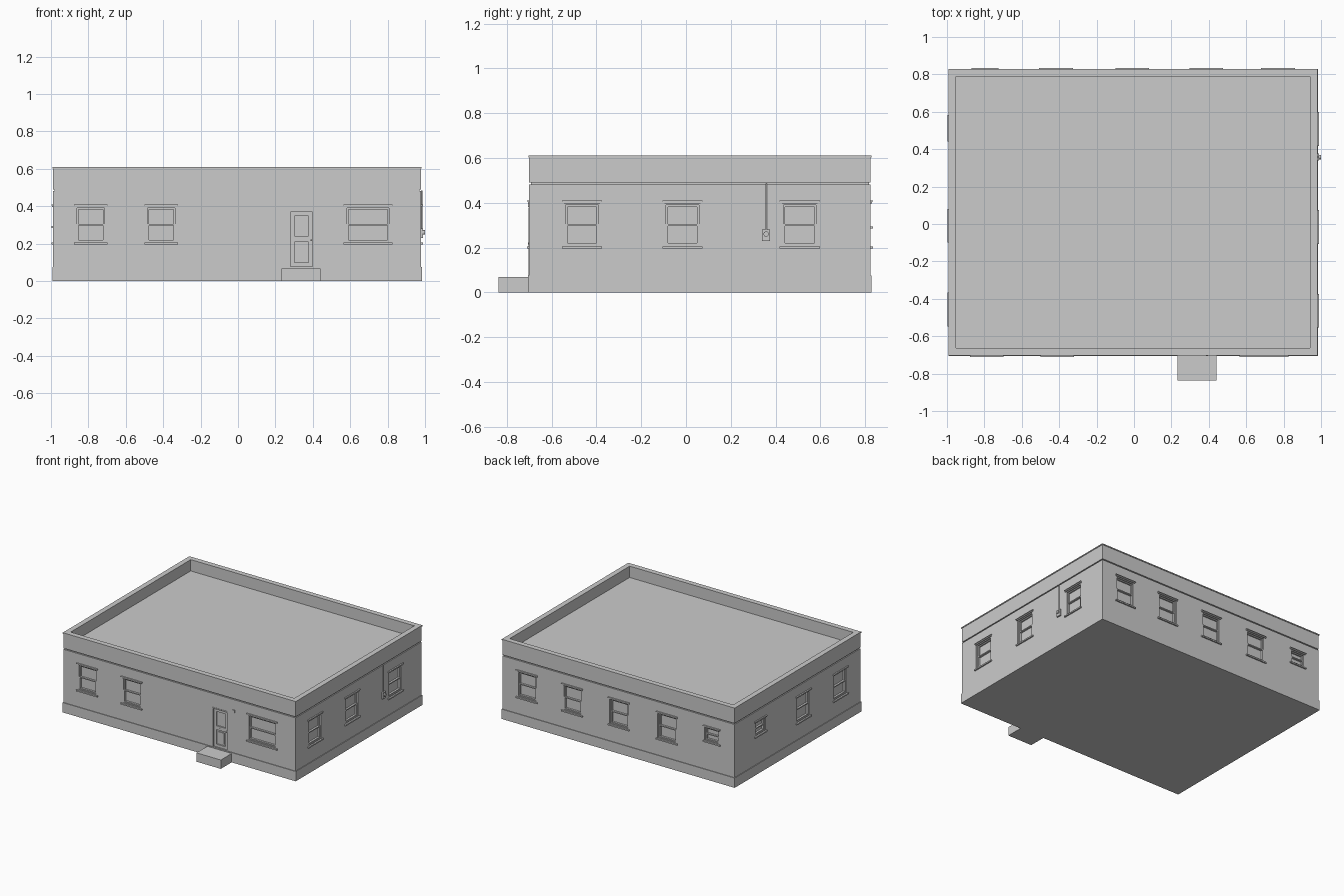
import bpy
import bmesh
import math
from mathutils import Matrix, Vector

if "Cube" in bpy.data.objects:
    bpy.data.objects.remove(bpy.data.objects["Cube"])

# Wall faces
X0, X1, Y0, Y1 = -0.988, 0.978, -0.70, 0.824


def finish(name, bm):
    bmesh.ops.recalc_face_normals(bm, faces=bm.faces)
    me = bpy.data.meshes.new(name)
    bm.to_mesh(me)
    bm.free()
    ob = bpy.data.objects.new(name, me)
    bpy.context.collection.objects.link(ob)
    return ob


def add_box(bm, lo, hi):
    size = [abs(b - a) for a, b in zip(lo, hi)]
    mid = [(a + b) / 2 for a, b in zip(lo, hi)]
    m = Matrix.Translation(mid) @ Matrix.Diagonal((*size, 1))
    bmesh.ops.create_cube(bm, size=1, matrix=m)


def on_wall(side, u, d, z):
    """Position along a wall (u), outward from it (d), and up (z)."""
    return {"front": (u, Y0 - d, z), "back": (u, Y1 + d, z),
            "left": (X0 - d, u, z), "right": (X1 + d, u, z)}[side]


def wall_box(bm, side, u0, u1, d0, d1, z0, z1):
    add_box(bm, on_wall(side, u0, d0, z0), on_wall(side, u1, d1, z1))


def wall_frame(bm, side, u0, u1, d0, d1, z0, z1, t):
    wall_box(bm, side, u0, u0 + t, d0, d1, z0, z1)
    wall_box(bm, side, u1 - t, u1, d0, d1, z0, z1)
    wall_box(bm, side, u0 + t, u1 - t, d0, d1, z0, z0 + t)
    wall_box(bm, side, u0 + t, u1 - t, d0, d1, z1 - t, z1)


def block(name, grow, z0, z1):
    bm = bmesh.new()
    add_box(bm, (X0 - grow, Y0 - grow, z0), (X1 + grow, Y1 + grow, z1))
    return finish(name, bm)


def ring(name, outer, inner, z0, z1):
    """Rectangular wall ring; outer and inner are offsets from the wall face."""
    bm = bmesh.new()
    loops = []
    for g, z in ((outer, z0), (outer, z1), (inner, z1), (inner, z0)):
        loops.append([bm.verts.new(p) for p in (
            (X0 - g, Y0 - g, z), (X1 + g, Y0 - g, z),
            (X1 + g, Y1 + g, z), (X0 - g, Y1 + g, z))])
    for k in range(4):
        a, b = loops[k], loops[(k + 1) % 4]
        for i in range(4):
            j = (i + 1) % 4
            bm.faces.new((a[i], a[j], b[j], b[i]))
    return finish(name, bm)


# Main masses: plinth, walls, recessed roof deck, parapet and coping
block("plinth", 0.005, 0, 0.075)
walls = block("walls", 0, 0.07, 0.482)
block("roof_deck", -0.008, 0.475, 0.522)
ring("parapet", 0, -0.034, 0.49, 0.603)
ring("parapet_coping", 0.004, -0.036, 0.602, 0.61)

# Windows: side, centre, overall trim width, bottom
windows = [("front", -0.787, 0.18, 0.195), ("front", -0.41, 0.18, 0.195),
           ("front", 0.695, 0.26, 0.195)]
windows += [("back", u, 0.18, 0.195) for u in (-0.417, -0.01, 0.387, 0.77)]
windows += [("back", -0.797, 0.144, 0.284), ("left", 0.512, 0.144, 0.284)]
windows += [("left", u, 0.18, 0.195) for u in (-0.457, -0.01)]
windows += [("right", u, 0.18, 0.195) for u in (-0.464, -0.016, 0.508)]

TOP = 0.41
cut = bmesh.new()
for n, (side, c, w, z0) in enumerate(windows, 1):
    a, b = c - w / 2, c + w / 2
    ua, ub = a + 0.01, b - 0.01
    zb, zt = z0 + 0.01, TOP - 0.013
    zm = (zb + zt) / 2
    wall_box(cut, side, ua, ub, -0.022, 0.02, zb, zt)
    # Sill and lintel
    bm = bmesh.new()
    wall_box(bm, side, a, b, -0.02, 0.010, z0, zb)
    wall_box(bm, side, a + 0.002, b - 0.002, -0.002, 0.006, zt, TOP - 0.004)
    wall_box(bm, side, a, b, -0.002, 0.010, TOP - 0.005, TOP)
    finish(f"window_trim_{n}", bm)
    # Outer frame with sliding sashes
    bm = bmesh.new()
    wall_frame(bm, side, ua, ub, -0.022, -0.002, zb, zt, 0.007)
    wall_frame(bm, side, ua + 0.007, ub - 0.007, -0.022, -0.012,
               zm - 0.004, zt - 0.007, 0.008)
    wall_frame(bm, side, ua + 0.007, ub - 0.007, -0.022, -0.007,
               zb + 0.007, zm + 0.004, 0.008)
    finish(f"window_sashes_{n}", bm)

# Front door opening
D0, D1, DZ = 0.273, 0.407, 0.378
wall_box(cut, "front", D0, D1, -0.016, 0.02, 0.075, DZ)
cutter = finish("opening_cutter", cut)
cutter.hide_render = True
cutter.hide_viewport = True
mod = walls.modifiers.new("openings", "BOOLEAN")
mod.operation = "DIFFERENCE"
mod.solver = "EXACT"
mod.object = cutter

# Door frame, and leaf with a glazed upper half and lower panel
bm = bmesh.new()
wall_frame(bm, "front", D0, D1, -0.016, 0.003, 0.07, DZ, 0.009)
finish("door_frame", bm)
bm = bmesh.new()
wall_frame(bm, "front", D0 + 0.009, D1 - 0.009, -0.016, -0.006, 0.079, DZ - 0.009, 0.02)
wall_box(bm, "front", D0 + 0.029, D1 - 0.029, -0.016, -0.006, 0.21, 0.24)
wall_box(bm, "front", D0 + 0.042, D1 - 0.042, -0.016, -0.009, 0.112, 0.197)
wall_box(bm, "front", 0.33, 0.344, -0.007, -0.003, 0.224, 0.229)
finish("door_leaf", bm)


def wall_cylinder(name, side, u, z, r, d0, d1):
    bm = bmesh.new()
    p, q = Vector(on_wall(side, u, d0, z)), Vector(on_wall(side, u, d1, z))
    rot = (q - p).to_track_quat("Z", "Y").to_matrix().to_4x4()
    bmesh.ops.create_cone(bm, cap_ends=True, segments=16, radius1=r, radius2=r,
                          depth=abs(d1 - d0),
                          matrix=Matrix.Translation((p + q) / 2) @ rot)
    return finish(name, bm)


wall_cylinder("door_knob", "front", 0.391, 0.218, 0.005, -0.008, 0.006)

# Door lamp
bm = bmesh.new()
wall_box(bm, "front", 0.445, 0.463, -0.002, 0.006, 0.382, 0.404)
finish("door_lamp", bm)

# Front step
bm = bmesh.new()
add_box(bm, (0.233, -0.836, 0), (0.44, -0.70, 0.068))
finish("front_step", bm)

# Utility meter with conduit running up the right wall
bm = bmesh.new()
wall_box(bm, "right", 0.34, 0.376, -0.002, 0.012, 0.23, 0.28)
finish("meter_box", bm)
wall_cylinder("meter_dial", "right", 0.358, 0.26, 0.012, 0.01, 0.022)
bm = bmesh.new()
bmesh.ops.create_cone(bm, cap_ends=True, segments=12, radius1=0.004, radius2=0.004,
                      depth=0.21, matrix=Matrix.Translation((X1 + 0.004, 0.358, 0.38)))
finish("meter_conduit", bm)
